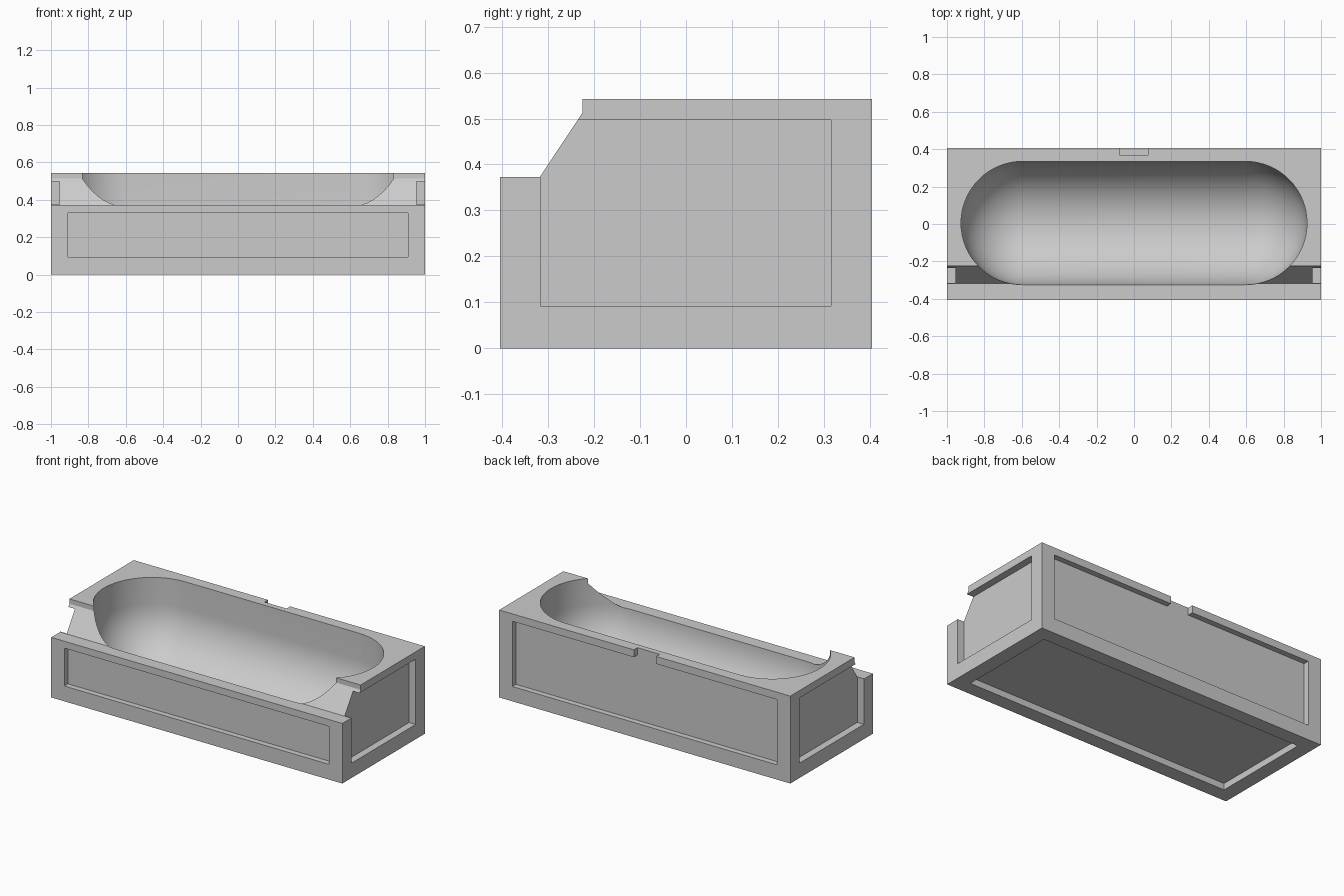
import bpy, bmesh, math

if "Cube" in bpy.data.objects:
    bpy.data.objects.remove(bpy.data.objects["Cube"])

porcelain = bpy.data.materials.new("light_grey")
porcelain.diffuse_color = (0.6, 0.6, 0.6, 1)
porcelain.use_nodes = True
porcelain.node_tree.nodes["Principled BSDF"].inputs["Base Color"].default_value = porcelain.diffuse_color


def make_object(name, bm):
    bmesh.ops.recalc_face_normals(bm, faces=bm.faces[:])
    me = bpy.data.meshes.new(name)
    bm.to_mesh(me)
    bm.free()
    ob = bpy.data.objects.new(name, me)
    bpy.context.collection.objects.link(ob)
    me.materials.append(porcelain)
    return ob


def box(name, x0, x1, y0, y1, z0, z1):
    bm = bmesh.new()
    bmesh.ops.create_cube(bm, size=1)
    for v in bm.verts:
        v.co = ((x0 + x1) / 2 + v.co.x * (x1 - x0),
                (y0 + y1) / 2 + v.co.y * (y1 - y0),
                (z0 + z1) / 2 + v.co.z * (z1 - z0))
    return make_object(name, bm)


# Outer block: side profile with the stepped, sloping front, extruded along x
profile = [(-0.405, 0), (0.405, 0), (0.405, 0.543), (-0.225, 0.543),
           (-0.225, 0.513), (-0.318, 0.373), (-0.405, 0.373)]
bm = bmesh.new()
face = bm.faces.new([bm.verts.new((-1, y, z)) for y, z in profile])
ext = bmesh.ops.extrude_face_region(bm, geom=[face])
for v in ext["geom"]:
    if isinstance(v, bmesh.types.BMVert):
        v.co.x = 1
tub = make_object("bathtub", bm)

# Basin cutter: straight stadium walls on a capsule-shaped floor
R, HALF, CY, CZ, N, M = 0.33, 0.595, 0.005, 0.378, 32, 20
levels = [(R, 0.7)] + [(R * math.cos(a), CZ - R * math.sin(a))
                       for a in (math.pi / 2 * i / M for i in range(M + 1))]
bm = bmesh.new()
rings = []
for r, z in levels:
    ring = []
    for side in (0, 1):
        for i in range(N + 1):
            a = -math.pi / 2 + math.pi * (i / N + side)
            cx = -HALF if side else HALF
            ring.append(bm.verts.new((cx + r * math.cos(a), CY + r * math.sin(a), z)))
    rings.append(ring)
bm.faces.new(rings[0])
for a, b in zip(rings, rings[1:]):
    for i in range(len(a)):
        j = (i + 1) % len(a)
        bm.faces.new((a[i], a[j], b[j], b[i]))
bmesh.ops.remove_doubles(bm, verts=bm.verts[:], dist=1e-5)
cutters = [make_object("basin_cutter", bm)]

# Recessed panels on all sides and below, plus the notch in the back rim
cutters += [
    box("front_panel_cutter", -0.91, 0.91, -0.5, -0.37, 0.095, 0.33),
    box("back_panel_cutter", -0.91, 0.91, 0.37, 0.5, 0.092, 0.497),
    box("back_notch_cutter", -0.078, 0.075, 0.37, 0.5, 0.4, 0.6),
    box("right_panel_cutter", 0.955, 1.1, -0.3165, 0.315, 0.092, 0.497),
    box("left_panel_cutter", -1.1, -0.955, -0.3165, 0.315, 0.092, 0.497),
    box("bottom_panel_cutter", -0.91, 0.91, -0.315, 0.315, -0.1, 0.04),
]

bpy.context.view_layer.objects.active = tub
tub.select_set(True)
for c in cutters:
    c.hide_render = True
    mod = tub.modifiers.new("cut", "BOOLEAN")
    mod.operation = "DIFFERENCE"
    mod.solver = "EXACT"
    mod.object = c
    bpy.ops.object.modifier_apply(modifier=mod.name)
for c in cutters:
    bpy.data.objects.remove(c)

# Smooth basin, crisp edges elsewhere
bpy.ops.object.shade_smooth_by_angle(angle=math.radians(25))
